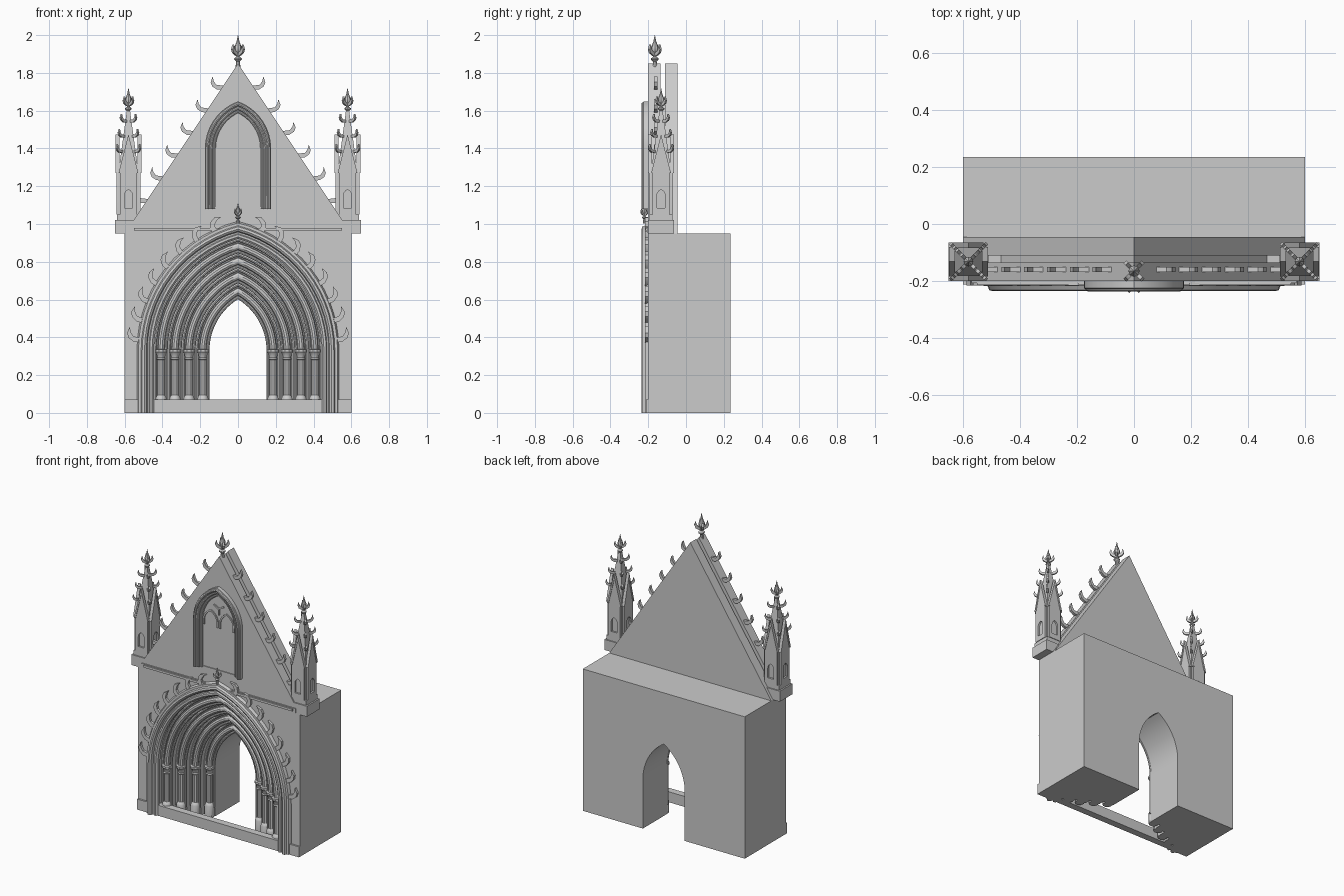
import bpy, bmesh
from math import cos, sin, acos, pi, radians, sqrt
from mathutils import Matrix, Vector

if "Cube" in bpy.data.objects:
    bpy.data.objects.remove(bpy.data.objects["Cube"])

stone = bpy.data.materials.new("grey_stone")
stone.use_nodes = True
COLOR = (0.6, 0.6, 0.6, 1)
stone.diffuse_color = COLOR
stone.node_tree.nodes["Principled BSDF"].inputs["Base Color"].default_value = COLOR


def finish(name, bm, angle=35):
    bmesh.ops.remove_doubles(bm, verts=bm.verts, dist=1e-5)
    bmesh.ops.recalc_face_normals(bm, faces=bm.faces)
    mesh = bpy.data.meshes.new(name)
    bm.to_mesh(mesh)
    bm.free()
    mesh.materials.append(stone)
    mesh.polygons.foreach_set("use_smooth", [True] * len(mesh.polygons))
    mesh.set_sharp_from_angle(angle=radians(angle))
    obj = bpy.data.objects.new(name, mesh)
    bpy.context.collection.objects.link(obj)
    return obj


def face(bm, pts):
    return bm.faces.new([bm.verts.new(p) for p in pts])


def prism(bm, pts, near, far, mat=Matrix()):
    """Outline in x and z, extruded along y."""
    a = [bm.verts.new(mat @ Vector((x, near, z))) for x, z in pts]
    b = [bm.verts.new(mat @ Vector((x, far, z))) for x, z in pts]
    bm.faces.new(a)
    bm.faces.new(b[::-1])
    for i in range(len(a)):
        j = (i + 1) % len(a)
        bm.faces.new((a[i], b[i], b[j], a[j]))


def box(bm, x0, x1, y0, y1, z0, z1):
    prism(bm, [(x0, z0), (x1, z0), (x1, z1), (x0, z1)], y0, y1)


def lathe(bm, profile, n, at, scale=1.0, turn=0.0):
    rings = [[bm.verts.new((at[0] + r * scale * cos(turn + 2 * pi * k / n),
                            at[1] + r * scale * sin(turn + 2 * pi * k / n),
                            at[2] + z * scale)) for k in range(n)] for r, z in profile]
    for a, b in zip(rings, rings[1:]):
        for k in range(n):
            j = (k + 1) % n
            bm.faces.new((a[k], a[j], b[j], b[k]))
    bm.faces.new(rings[0][::-1])
    bm.faces.new(rings[-1])


def arch(w, c, spring, base, steps=14):
    """Pointed arch of half-width w, struck from centres c past the middle."""
    r = w + c
    top = acos(c / r)
    half = [(w, base)] + [(r * cos(top * i / steps) - c, spring + r * sin(top * i / steps))
                          for i in range(steps + 1)]
    return half + [(-x, z) for x, z in half[-2::-1]]


def sweep(bm, profile, shape, closed=True):
    """Carry a (half-width, y) section round a pointed arch."""
    rails = [[bm.verts.new((x, y, z)) for x, z in arch(w, *shape)] for w, y in profile]
    pairs = list(zip(rails, rails[1:])) + ([(rails[-1], rails[0])] if closed else [])
    for a, b in pairs:
        for i in range(len(a) - 1):
            bm.faces.new((a[i], a[i + 1], b[i + 1], b[i]))
    if closed:
        for end in (0, -1):
            bm.faces.new([rail[end] for rail in rails])


def roll(w, y, r, n=10):
    return [(w + r * cos(2 * pi * k / n), y + r * sin(2 * pi * k / n)) for k in range(n)]


HOOK = [(-.3, -.1), (.4, -.05), (.85, .25), (1, .65), (.8, 1.2), (.7, .75), (.45, .4), (-.3, .3)]


def hook(bm, mat, size, thick):
    prism(bm, [(x * size, z * size) for x, z in HOOK], -thick / 2, thick / 2, mat)


def finial(bm, at, s):
    lathe(bm, [(.014, -.03), (.01, .01), (.02, .02), (.02, .027), (.009, .035), (.011, .05),
               (.02, .07), (.02, .085), (.008, .115), (.001, .15)], 8, at, s)
    for k in range(4):
        hook(bm, Matrix.Translation(Vector(at) + Vector((0, 0, .045 * s)))
             @ Matrix.Rotation(pi / 4 + k * pi / 2, 4, 'Z'), .045 * s, .014 * s)


# Portal block: stepped splay narrowing to a passage
PORTAL = (.17, .33, 0)
FRONT, BACK, WIDE, TOP = -.2, .235, .6, .95
STEP_W, STEP_Y = .07375, .045
steps = [(.155, BACK), (.155, FRONT + 4 * STEP_Y)]
for i in range(1, 5):
    steps += [(.155 + i * STEP_W, FRONT + (5 - i) * STEP_Y), (.155 + i * STEP_W, FRONT + (4 - i) * STEP_Y)]
bm = bmesh.new()
sweep(bm, steps, PORTAL, closed=False)
for w, y in ((steps[-1][0], FRONT), (steps[0][0], BACK)):
    face(bm, [(x, y, z) for x, z in [(WIDE, TOP), (WIDE, 0)] + arch(w, *PORTAL) + [(-WIDE, 0), (-WIDE, TOP)]])
for s in (1, -1):
    face(bm, [(s * w, y, 0) for w, y in steps + [(WIDE, FRONT), (WIDE, BACK)]])
    face(bm, [(s * WIDE, y, z) for y, z in ((FRONT, 0), (BACK, 0), (BACK, TOP), (FRONT, TOP))])
face(bm, [(x, y, TOP) for x, y in ((-WIDE, FRONT), (WIDE, FRONT), (WIDE, BACK), (-WIDE, BACK))])
finish("portal_block", bm)

# Roll mouldings of each order, with column capitals and bases
bm, caps = bmesh.new(), bmesh.new()
for i in range(4):
    w, y = .155 + (i + .42) * STEP_W, FRONT + (4 - i) * STEP_Y - .014
    sweep(bm, roll(w, y, .019), (.17, .33, .06))
    sweep(bm, roll(w + .033, y + .002, .009, 8), (.17, .33, .06))
    sweep(bm, roll(w - .027, y + .008, .008, 8), (.17, .33, .06))
    for s in (1, -1):
        lathe(caps, [(.02, .28), (.024, .285), (.02, .292), (.024, .31), (.033, .322), (.033, .335), (.019, .337)],
              10, (s * w, y, 0))
        lathe(caps, [(.03, 0), (.03, .075), (.026, .085), (.019, .095)], 10, (s * w, y, 0))
finish("arch_rolls", bm)
finish("column_capitals_and_bases", caps)

# Hood moulding round the portal
bm = bmesh.new()
sweep(bm, [(.445, -.19), (.445, -.212), (.455, -.222), (.467, -.222), (.472, -.212), (.48, -.212), (.485, -.228),
           (.495, -.235), (.507, -.232), (.513, -.218), (.527, -.218), (.535, -.205), (.535, -.19)], PORTAL)
finish("portal_hood", bm)

# Leaf hooks and finial on the hood
bm = bmesh.new()
for i in range(8):
    a = radians(4 + i * 8.6)
    for s in (1, -1):
        at = Vector((s * (.7 * cos(a) - .17), -.208, .33 + .7 * sin(a)))
        hook(bm, Matrix.Translation(at) @ Matrix.Scale(s, 4, (1, 0, 0)) @ Matrix.Rotation(-a, 4, 'Y'), .062, .016)
finial(bm, (0, -.22, 1.02), .6)
finish("hood_leaves", bm)

# Threshold step
bm = bmesh.new()
box(bm, -WIDE, WIDE, -.212, -.165, 0, .07)
finish("threshold", bm)

# Gable: two walls with a recessed core between them
bm = bmesh.new()
for near, far, drop in ((-.2, -.135, 0), (-.135, -.11, .2), (-.11, -.045, 0)):
    prism(bm, [(-WIDE + drop / 1.5, TOP), (WIDE - drop / 1.5, TOP), (0, 1.85 - drop)], near, far)
finish("gable", bm)

# String course
bm = bmesh.new()
prism(bm, [(-.57, .955), (.57, .955), (.57, .985), (-.57, .985)], -.206, -.195)
prism(bm, [(-.55, .965), (.55, .965), (.55, .98), (-.55, .98)], -.214, -.2)
finish("string_course", bm)

# Gable hooks and top finial
bm = bmesh.new()
for i in range(6):
    x = .09 + i * .08
    for s in (1, -1):
        hook(bm, Matrix.Translation((s * x, -.16, 1.85 - 1.5 * x)) @ Matrix.Scale(s, 4, (1, 0, 0)), .055, .018)
finial(bm, (0, -.165, 1.85), 1)
finish("gable_leaves", bm)

# Blind window: moulded frame, sill and head tracery
WINDOW = (.09, 1.4, 1.08)
bm = bmesh.new()
sweep(bm, [(.118, -.19), (.118, -.206), (.135, -.21), (.15, -.222), (.165, -.23), (.175, -.225), (.175, -.19)], WINDOW)
for w, y, r in ((.125, -.206, .007), (.142, -.215, .008), (.162, -.227, .009)):
    sweep(bm, roll(w, y, r, 8), WINDOW)
box(bm, -.12, .12, -.206, -.195, 1.08, 1.09)
finish("window_frame", bm)

bm = bmesh.new()
for shift in (-.06, .06):
    part = bmesh.new()
    sweep(part, [(.046, -.198), (.046, -.207), (.056, -.207), (.056, -.198)], (.03, 1.4, 1.37))
    bmesh.ops.translate(part, verts=part.verts, vec=(shift, 0, 0))
    temp = bpy.data.meshes.new("part")
    part.to_mesh(temp)
    part.free()
    bm.from_mesh(temp)
    bpy.data.meshes.remove(temp)
for k in range(3):
    a = pi / 2 + k * 2 * pi / 3
    prism(bm, [(0, -.005), (.042, -.005), (.042, .005), (0, .005)], -.207, -.198,
          Matrix.Translation((0, 0, 1.5)) @ Matrix.Rotation(a, 4, 'Y'))
finish("window_tracery", bm)

# Corner pinnacles
GABLET = [(-.045, 1.05), (.045, 1.05), (.045, 1.28), (0, 1.46), (-.045, 1.28)]
for side, s in (("left", 1), ("right", -1)):
    cx, cy = s * .58, -.132
    bm = bmesh.new()
    box(bm, cx - .07, cx + .07, cy - .068, cy + .068, .95, 1.02)
    box(bm, cx - .06, cx + .06, cy - .06, cy + .06, 1.02, 1.05)
    box(bm, cx - .052, cx + .052, cy - .052, cy + .052, 1.05, 1.29)
    lathe(bm, [(.072, 1.29), (.012, 1.6)], 4, (cx, cy, 0), 1, pi / 4)
    for k in range(4):
        turn = Matrix.Translation((cx, cy, 0)) @ Matrix.Rotation(k * pi / 2, 4, 'Z')
        # Plate with a pointed niche let into it
        niche = arch(.022, .012, 1.15, 1.085, 4)
        plate = [(.045, 1.05), (.045, 1.28), (0, 1.46), (-.045, 1.28), (-.045, 1.05)]
        prism(bm, plate[:1] + plate[1:3] + [(0, niche[5][1])] + niche[5::-1][1:] + [(0, 1.085), (0, 1.05)],
              -.064, -.05, turn)
        prism(bm, plate[2:] + [(0, 1.05), (0, 1.085)] + niche[:5:-1] + [(0, niche[5][1])], -.064, -.05, turn)
        for m in (1, -1):
            prism(bm, [(m * .052, 1.27), (m * .04, 1.27), (0, 1.435), (0, 1.475)], -.068, -.048, turn)
        for z in (1.38, 1.46, 1.54):
            r = .072 - (z - 1.29) * .19
            hook(bm, Matrix.Translation((cx, cy, z)) @ Matrix.Rotation(pi / 4 + k * pi / 2, 4, 'Z')
                 @ Matrix.Translation((r, 0, 0)), .036, .012)
    finial(bm, (cx, cy, 1.59), .85)
    finish(side + "_pinnacle", bm)
